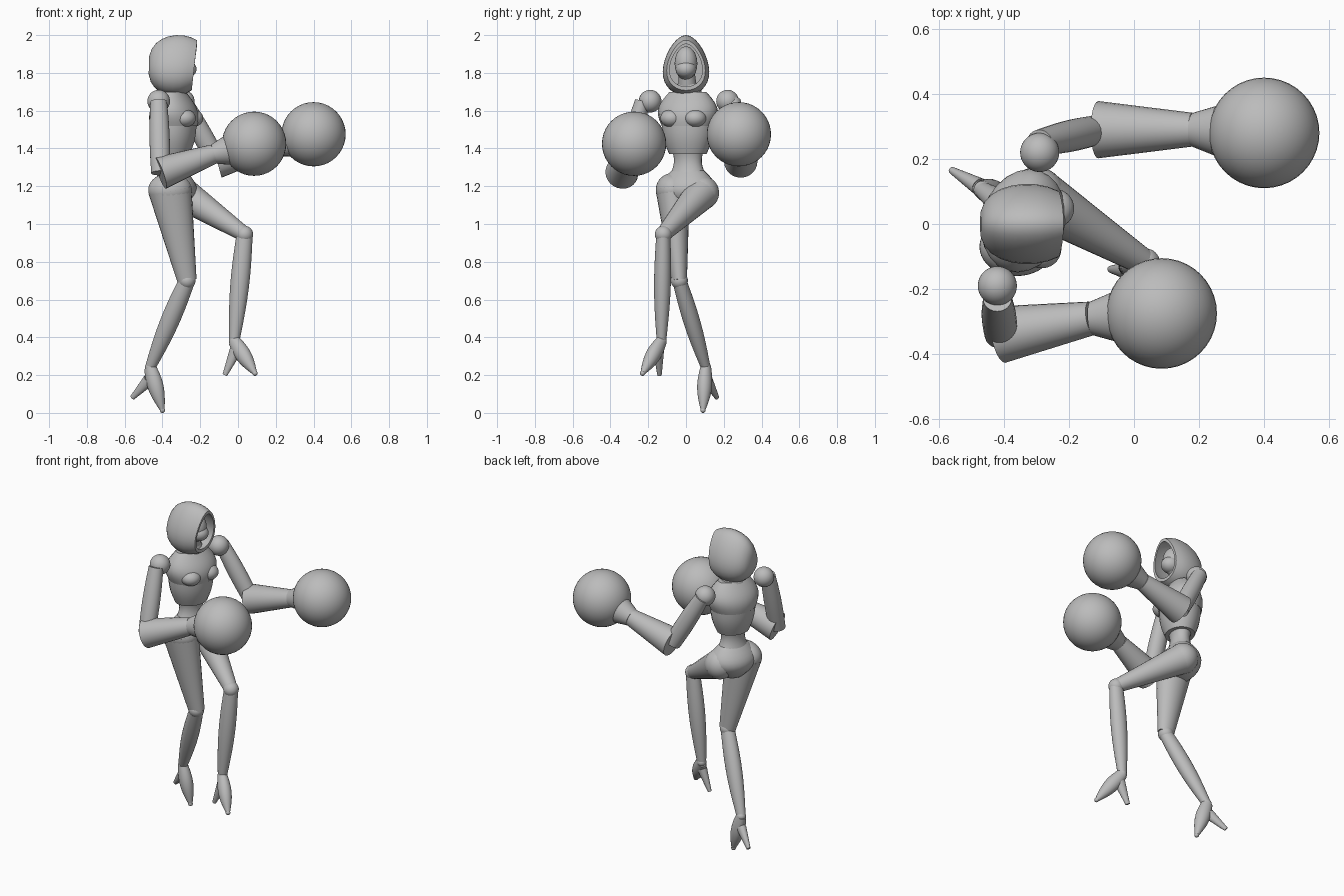
import bpy, bmesh, math
from mathutils import Vector

cube = bpy.data.objects.get("Cube")
if cube:
    bpy.data.objects.remove(cube, do_unlink=True)

grey = bpy.data.materials.new("matte_grey")
grey.use_nodes = True
grey.diffuse_color = (0.5, 0.5, 0.5, 1)
grey.node_tree.nodes["Principled BSDF"].inputs["Base Color"].default_value = grey.diffuse_color

ACROSS = Vector((0, 1, 0))
SHOULDER_LINE = Vector((0.3, 0.95, 0)).normalized()
CHEST_FRONT = Vector((0.95, -0.3, 0)).normalized()


def finish(name, bm):
    """Turn a bmesh into a smooth object with sharp edges kept."""
    bmesh.ops.recalc_face_normals(bm, faces=bm.faces)
    mesh = bpy.data.meshes.new(name)
    bm.to_mesh(mesh)
    bm.free()
    obj = bpy.data.objects.new(name, mesh)
    bpy.context.collection.objects.link(obj)
    mesh.materials.append(grey)
    bpy.ops.object.select_all(action="DESELECT")
    obj.select_set(True)
    bpy.context.view_layer.objects.active = obj
    bpy.ops.object.shade_smooth_by_angle(angle=math.radians(45))


def skin(name, rings):
    """Join equal rings of points into a capped tube."""
    bm = bmesh.new()
    loops = [[bm.verts.new(point) for point in ring] for ring in rings]
    for lower, upper in zip(loops, loops[1:]):
        for i in range(len(lower)):
            bm.faces.new((lower[i - 1], lower[i], upper[i], upper[i - 1]))
    bm.faces.new(loops[0])
    bm.faces.new(loops[-1])
    finish(name, bm)


def circle(count):
    return [math.tau * i / count for i in range(count)]


def limb(name, start, end, first, last, bulge=0, depth=(1, 1), side=ACROSS, steps=10):
    """Tapered oval tube; bulge swells its middle, depth is thickness over width."""
    along = (end - start).normalized()
    wide = (side - along * side.dot(along)).normalized()
    deep = along.cross(wide)
    rings = []
    for k in range(steps + 1):
        t = k / steps
        radius = first + (last - first) * t + bulge * math.sin(math.pi * t)
        thick = radius * (depth[0] + (depth[1] - depth[0]) * t)
        centre = start.lerp(end, t)
        rings.append([centre + wide * radius * math.cos(a) + deep * thick * math.sin(a)
                      for a in circle(24)])
    skin(name, rings)


def ball(name, centre, radius, stretch=(1, 1, 1)):
    bm = bmesh.new()
    bmesh.ops.create_uvsphere(bm, u_segments=40, v_segments=20, radius=radius)
    bmesh.ops.scale(bm, vec=stretch, verts=bm.verts)
    bmesh.ops.translate(bm, vec=centre, verts=bm.verts)
    finish(name, bm)


def spine(height):
    return Vector((-0.34, 0.01, height))


def torso(name, low, high, first, last, bulge, depth):
    limb(name, spine(low), spine(high), first, last, bulge, depth, SHOULDER_LINE)


# Torso in overlapping panels, so that their seams show
torso("pelvis", 1.08, 1.29, 0.06, 0.08, 0.08, (0.9, 0.7))
torso("waist", 1.24, 1.42, 0.11, 0.1, -0.03, (0.75, 0.75))
torso("corset", 1.37, 1.53, 0.1, 0.14, 0.01, (0.85, 0.85))
torso("chest", 1.52, 1.7, 0.14, 0.1, 0.04, (0.88, 0.6))
torso("collar", 1.68, 1.74, 0.08, 0.06, 0, (0.9, 0.9))
for label, sign in (("left", 1), ("right", -1)):
    middle = spine(1.56) + CHEST_FRONT * 0.08 + SHOULDER_LINE * sign * 0.065
    ball(label + "_bust", middle, 0.06, (1, 1, 0.8))

# Head with a mask over the lower face
head = Vector((-0.3, 0, 1.85))
limb("neck", spine(1.7), head, 0.05, 0.04)
ball("face", head, 0.06, (1.1, 1, 1.5))
ball("face_mask", head + Vector((0.02, 0, -0.03)), 0.055, (1.1, 1, 0.9))


def hood_ring(degrees, scale=1):
    """One pointed hoop of the hood, leaning forward at its top."""
    turn = math.radians(degrees)
    size = scale * math.sin(turn) ** 0.7
    ring = []
    for a in circle(32):
        rise = math.cos(a)
        ring.append(Vector((-0.335 - 0.14 * math.cos(turn) + 0.02 * (1 + rise) * turn / math.pi,
                            0.12 * size * math.sin(a) * (1 - 0.25 * rise),
                            1.84 + 0.16 * size * rise)))
    return ring


# Hood: outer shell to the rim, then back inside
outside = [hood_ring(d) for d in range(10, 131, 15)]
skin("hood", outside + [hood_ring(d, 0.85) for d in (130, 100, 80)])


# Arm: shoulder ball, upper arm, wide cuff and round glove
def arm(label, out, shoulder, elbow, wrist, glove):
    shoulder, elbow, wrist, glove = map(Vector, (shoulder, elbow, wrist, glove))
    ball(label + "_shoulder", shoulder, 0.06)
    limb(label + "_upper_arm", shoulder + ACROSS * out, elbow, 0.04, 0.045, 0.006, (1.1, 1.1))
    limb(label + "_cuff", elbow, wrist, 0.088, 0.052)
    limb(label + "_glove_neck", wrist, wrist.lerp(glove, 0.5), 0.052, 0.09)
    ball(label + "_glove", glove, 0.17)


arm("right", out=-0.04, shoulder=(-0.42, -0.19, 1.65), elbow=(-0.41, -0.34, 1.27),
    wrist=(-0.13, -0.29, 1.37), glove=(0.085, -0.275, 1.425))
arm("left", out=0.03, shoulder=(-0.29, 0.22, 1.65), elbow=(-0.11, 0.29, 1.33),
    wrist=(0.18, 0.29, 1.41), glove=(0.4, 0.28, 1.475))


# Leg: hip, thigh, knee, shin and high-heeled shoe
def leg(label, hip, knee, ankle, toe, heel, thick):
    hip, knee, ankle, toe, heel = map(Vector, (hip, knee, ankle, toe, heel))
    ball(label + "_hip", hip, 0.09, (thick, 1, 1))
    limb(label + "_thigh", hip, knee, 0.09, 0.04, 0, (thick, thick))
    ball(label + "_knee", knee, 0.045)
    limb(label + "_shin", knee, ankle, 0.037, 0.025, 0.013, (1.15, 1.1))
    forward = toe - heel
    forward.z = 0
    forward.normalize()
    side = Vector((-forward.y, forward.x, 0))
    limb(label + "_shoe", ankle, toe, 0.028, 0.012, 0.018, (1.2, 1), side)
    ball(label + "_ankle", ankle, 0.028)
    ball(label + "_toe", toe, 0.014)
    back = ankle.lerp(toe, 0.3) - forward * 0.03
    limb(label + "_shoe_heel", back, heel, 0.028, 0.011, 0, (1.2, 1.2), side)


leg("right", hip=(-0.36, -0.07, 1.18), knee=(-0.27, -0.035, 0.7), ankle=(-0.465, 0.105, 0.24),
    toe=(-0.4, 0.09, 0.014), heel=(-0.56, 0.165, 0.08), thick=1.28)
leg("left", hip=(-0.3, 0.085, 1.165), knee=(0.035, -0.12, 0.945), ankle=(-0.02, -0.13, 0.38),
    toe=(0.09, -0.23, 0.21), heel=(-0.07, -0.14, 0.2), thick=1)
